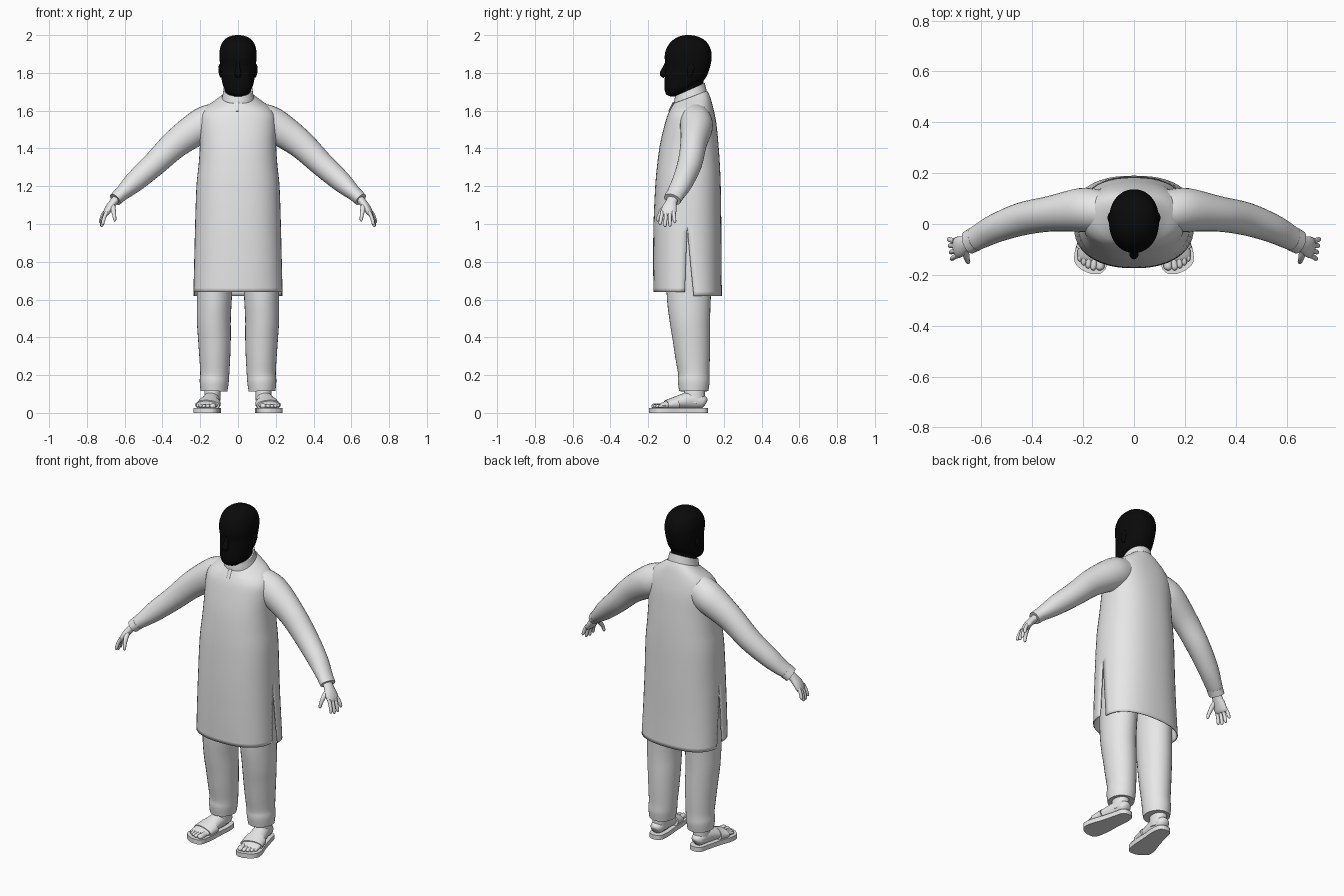
import bpy, bmesh, math
from mathutils import Vector


def material(name, rgb):
    m = bpy.data.materials.new(name)
    m.diffuse_color = (*rgb, 1)
    return m


CLOTH = material("pale grey", (0.8, 0.8, 0.8))
BLACK = material("black", (0.003, 0.003, 0.003))


def smooth_stations(st, n):
    """Catmull-Rom interpolation between tuples."""
    out = []
    for i in range(len(st) - 1):
        p0, p1, p2, p3 = st[max(i - 1, 0)], st[i], st[i + 1], st[min(i + 2, len(st) - 1)]
        for k in range(n):
            t = k / n
            out.append([0.5 * (2 * b + (c - a) * t + (2 * a - 5 * b + 4 * c - d) * t * t
                               + (3 * b - a - 3 * c + d) * t ** 3)
                        for a, b, c, d in zip(p0, p1, p2, p3)])
    out.append(list(st[-1]))
    return out


def finish(name, bm, mat, mirror=False, solid=0, angle=50):
    me = bpy.data.meshes.new(name)
    bm.to_mesh(me)
    bm.free()
    ob = bpy.data.objects.new(name, me)
    bpy.context.collection.objects.link(ob)
    me.materials.append(mat)
    bpy.ops.object.select_all(action='DESELECT')
    ob.select_set(True)
    bpy.context.view_layer.objects.active = ob
    bpy.ops.object.shade_smooth_by_angle(angle=math.radians(angle))
    if solid:
        m = ob.modifiers.new("thickness", 'SOLIDIFY')
        m.thickness, m.offset = solid, -1
    if mirror:
        m = ob.modifiers.new("mirror", 'MIRROR')
        m.use_mirror_merge = False
    return ob


def tube(name, stations, side, mat=CLOTH, segs=20, n=4, mirror=True):
    """Elliptic sections (x, y, z, side radius, other radius) along a path."""
    st = smooth_stations(stations, n)
    pts = [Vector(s[:3]) for s in st]
    bm = bmesh.new()
    rings = []
    for i, s in enumerate(st):
        t = (pts[min(i + 1, len(pts) - 1)] - pts[max(i - 1, 0)]).normalized()
        u = Vector(side)
        u = (u - t * u.dot(t)).normalized()
        v = t.cross(u)
        ru, rv = max(s[3], 0.001), max(s[4], 0.001)
        rings.append([bm.verts.new(pts[i] + u * ru * math.cos(a) + v * rv * math.sin(a))
                      for a in (2 * math.pi * k / segs for k in range(segs))])
    for a, b in zip(rings, rings[1:]):
        for k in range(segs):
            j = (k + 1) % segs
            bm.faces.new((a[k], a[j], b[j], b[k]))
    bm.faces.new(rings[0][::-1])
    bm.faces.new(rings[-1])
    bmesh.ops.recalc_face_normals(bm, faces=bm.faces)
    return finish(name, bm, mat, mirror)


def shell(name, stations, mat, power=2.2, slit_top=None, cap=False, solid=0, n=5, half=24):
    """Upright rings (z, half width, front y, back y, tilt), in front and back halves."""
    bm = bmesh.new()
    st = smooth_stations(stations, n)
    for back in (0, 1):
        rings = []
        for z, hw, yf, yb, tilt in st:
            mid = (yf + yb) / 2
            g = max(0, (slit_top - z) / 0.34) if slit_top else 0
            seam = mid + (0.032 * g if back else -0.015 * g)
            end = yb if back else yf
            row = []
            for k in range(half + 1):
                a = math.pi * (k / half + (0 if back else 1))
                c, s = math.cos(a), abs(math.sin(a))
                x = math.copysign(abs(c) ** (2 / power), c) * hw
                y = seam + (end - seam) * s ** (2 / power)
                row.append(bm.verts.new((x, y, z + tilt * (y - mid) - 0.02 * g * back)))
            rings.append(row)
        for a, b in zip(rings, rings[1:]):
            for k in range(half):
                bm.faces.new((a[k], a[k + 1], b[k + 1], b[k]))
    bmesh.ops.remove_doubles(bm, verts=bm.verts, dist=0.0003)
    if cap:
        bmesh.ops.holes_fill(bm, edges=[e for e in bm.edges if e.is_boundary], sides=0)
        bmesh.ops.recalc_face_normals(bm, faces=bm.faces)
    return finish(name, bm, mat, solid=solid)


# Long tunic with side slits
shell("tunic", [
    (0.64, 0.236, -0.172, 0.19, 0), (0.8, 0.232, -0.174, 0.188, 0),
    (1.0, 0.227, -0.172, 0.187, 0), (1.2, 0.22, -0.163, 0.184, 0),
    (1.32, 0.208, -0.152, 0.179, 0), (1.42, 0.202, -0.138, 0.172, 0),
    (1.52, 0.203, -0.116, 0.162, 0.03), (1.58, 0.195, -0.1, 0.15, 0.08),
    (1.62, 0.165, -0.086, 0.138, 0.17), (1.65, 0.12, -0.074, 0.126, 0.28),
    (1.672, 0.085, -0.064, 0.112, 0.38)], CLOTH, 2.35, slit_top=0.98, solid=0.005)

# Stand collar and short neck placket
shell("collar", [(1.66, 0.086, -0.064, 0.112, 0.4), (1.685, 0.081, -0.062, 0.106, 0.42),
                 (1.712, 0.077, -0.058, 0.099, 0.44)], CLOTH, 2.1, solid=0.008)
tube("placket", [(-0.004, -0.066, 1.645, 0.01, 0.004), (-0.004, -0.079, 1.62, 0.01, 0.004),
                 (-0.004, -0.09, 1.596, 0.01, 0.004)], (1, 0, 0), segs=8, mirror=False)

# Sleeves and cuffs
tube("sleeve", [
    (0.10, 0.045, 1.555, 0.08, 0.085), (0.15, 0.052, 1.54, 0.085, 0.092),
    (0.21, 0.055, 1.51, 0.086, 0.09), (0.33, 0.04, 1.425, 0.07, 0.076),
    (0.44, 0.02, 1.32, 0.065, 0.065), (0.54, -0.015, 1.23, 0.057, 0.056),
    (0.60, -0.045, 1.175, 0.051, 0.043), (0.638, -0.066, 1.143, 0.045, 0.034)],
    (0, 1, 0), segs=28)
tube("cuff", [(0.625, -0.059, 1.153, 0.049, 0.038), (0.65, -0.072, 1.13, 0.047, 0.036)],
     (0, 1, 0), segs=28)

# Hands: palm, four fingers, thumb
tube("palm", [
    (0.635, -0.066, 1.145, 0.03, 0.02), (0.66, -0.078, 1.115, 0.031, 0.021),
    (0.682, -0.088, 1.085, 0.04, 0.02), (0.698, -0.094, 1.058, 0.041, 0.016),
    (0.703, -0.096, 1.045, 0.034, 0.009)], (0.15, 1, 0), segs=16)
for i, (y, dy, length) in enumerate([(-0.125, -0.012, 0.062), (-0.105, -0.006, 0.072),
                                     (-0.085, 0.0, 0.07), (-0.066, 0.006, 0.052)]):
    x, z = 0.694 + 0.004 * i, 1.065
    tube(f"finger_{i + 1}", [
        (x, y, z, 0.010, 0.010), (x + 0.014, y + dy * 0.5, z - length * 0.5, 0.0098, 0.0098),
        (x + 0.022, y + dy, z - length, 0.0085, 0.0085),
        (x + 0.024, y + dy * 1.1, z - length - 0.009, 0.002, 0.002)], (0, 1, 0), segs=10)
tube("thumb", [
    (0.664, -0.1, 1.1, 0.014, 0.014), (0.66, -0.125, 1.075, 0.013, 0.013),
    (0.655, -0.143, 1.045, 0.01, 0.01), (0.652, -0.15, 1.022, 0.008, 0.008),
    (0.652, -0.152, 1.013, 0.002, 0.002)], (1, 0, 0), segs=10)

# Loose trouser legs
tube("trouser_leg", [
    (0.115, 0.02, 0.95, 0.10, 0.13), (0.124, 0.015, 0.64, 0.093, 0.118),
    (0.128, 0.02, 0.5, 0.09, 0.108), (0.125, 0.028, 0.4, 0.087, 0.1),
    (0.123, 0.035, 0.3, 0.082, 0.092), (0.123, 0.041, 0.21, 0.077, 0.083),
    (0.126, 0.041, 0.165, 0.077, 0.084), (0.127, 0.041, 0.115, 0.071, 0.077)],
    (1, 0, 0), segs=32)

# Feet with toes
tube("ankle", [(0.132, 0.05, 0.16, 0.042, 0.05), (0.135, 0.045, 0.1, 0.043, 0.055),
               (0.138, 0.04, 0.05, 0.043, 0.06)], (1, 0, 0))
tube("foot", [
    (0.135, 0.106, 0.052, 0.015, 0.018), (0.136, 0.09, 0.058, 0.035, 0.034),
    (0.14, 0.03, 0.066, 0.044, 0.046), (0.15, -0.03, 0.058, 0.05, 0.038),
    (0.161, -0.09, 0.045, 0.057, 0.024), (0.169, -0.13, 0.037, 0.054, 0.015),
    (0.171, -0.145, 0.034, 0.04, 0.008)], (1, 0, 0))
for i, (x, y, r) in enumerate([(0.134, -0.18, 0.017), (0.16, -0.18, 0.0125), (0.18, -0.172, 0.0115),
                               (0.198, -0.16, 0.0105), (0.213, -0.145, 0.0095)]):
    tube(f"toe_{i + 1}", [
        (x - 0.006, y + 0.06, 0.038, r * 0.9, r * 0.8), (x - 0.002, y + 0.025, 0.037, r, r * 0.85),
        (x, y + 0.006, 0.035, r * 0.9, r * 0.8), (x, y - 0.003, 0.034, r * 0.2, r * 0.2)],
        (1, 0, 0), segs=10, n=3)

# Sandal strap and sole
tube("sandal_strap", [(0.152, -0.045, 0.05, 0.062, 0.04), (0.157, -0.075, 0.045, 0.064, 0.034),
                      (0.163, -0.105, 0.04, 0.066, 0.028)], (1, 0, 0), n=3)
bm = bmesh.new()
width = smooth_stations([(0.116, 0.12, 0.15), (0.10, 0.098, 0.172), (0.05, 0.089, 0.185),
                         (-0.03, 0.095, 0.207), (-0.1, 0.098, 0.231), (-0.15, 0.105, 0.233),
                         (-0.18, 0.114, 0.205), (-0.196, 0.134, 0.17)], 4)
outline = [(a, y) for y, a, b in width] + [(b, y) for y, a, b in reversed(width)]
base = bm.faces.new([bm.verts.new((x, y, 0)) for x, y in outline])
top = bmesh.ops.extrude_face_region(bm, geom=[base])
bmesh.ops.translate(bm, vec=(0, 0, 0.027), verts=[v for v in top["geom"] if isinstance(v, bmesh.types.BMVert)])
bmesh.ops.recalc_face_normals(bm, faces=bm.faces)
finish("sandal_sole", bm, CLOTH, mirror=True)

# Head, neck, nose and ears
shell("neck", [(1.64, 0.07, -0.05, 0.088, 0.3), (1.72, 0.068, -0.05, 0.09, 0.2),
               (1.8, 0.07, -0.05, 0.1, 0)], BLACK, 2, cap=True)
shell("head", [
    (1.676, 0.02, -0.085, -0.045, 0), (1.686, 0.046, -0.104, -0.02, 0),
    (1.71, 0.069, -0.113, 0.03, 0), (1.74, 0.081, -0.114, 0.075, 0),
    (1.78, 0.089, -0.112, 0.108, 0), (1.835, 0.094, -0.107, 0.128, 0),
    (1.88, 0.098, -0.113, 0.136, 0), (1.92, 0.097, -0.107, 0.132, 0),
    (1.96, 0.084, -0.084, 0.112, 0), (1.985, 0.059, -0.052, 0.08, 0),
    (1.997, 0.03, -0.02, 0.045, 0), (2.0, 0.006, 0.005, 0.018, 0)], BLACK, 2.15, cap=True)
tube("nose", [(0, -0.103, 1.855, 0.009, 0.008), (0, -0.112, 1.825, 0.012, 0.013),
              (0, -0.12, 1.795, 0.018, 0.019), (0, -0.112, 1.778, 0.012, 0.008)],
     (1, 0, 0), BLACK, segs=12, mirror=False)
tube("ear", [(0.09, 0.02, 1.775, 0.004, 0.008), (0.093, 0.02, 1.795, 0.008, 0.014),
             (0.095, 0.025, 1.825, 0.009, 0.02), (0.094, 0.028, 1.847, 0.004, 0.008)],
     (1, 0, 0), BLACK, segs=12)
